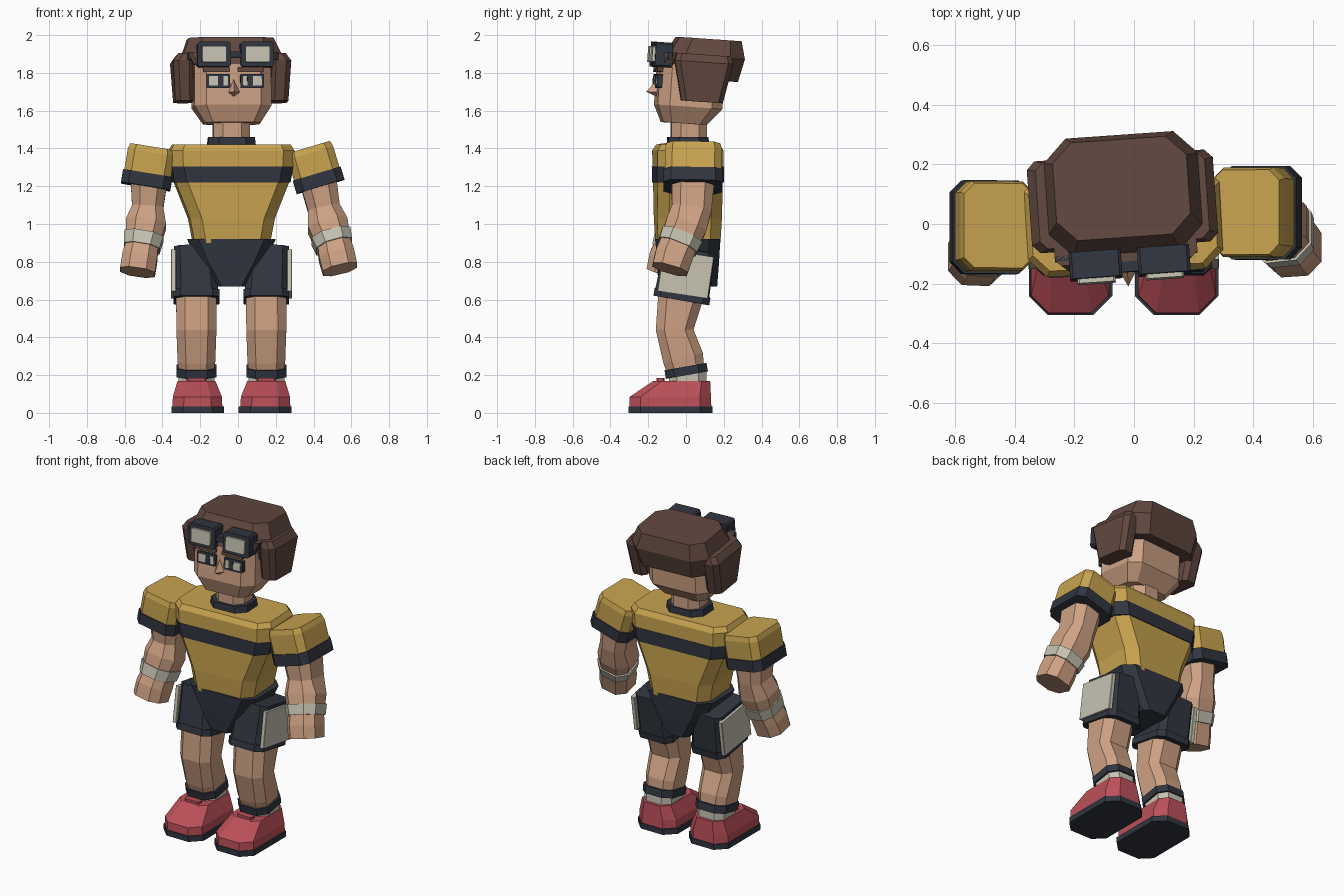
import bpy, bmesh, math
from mathutils import Matrix, Vector

if "Cube" in bpy.data.objects:
    bpy.data.objects.remove(bpy.data.objects["Cube"])

CX = -0.035  # body centre line


def mat(name, rgb):
    m = bpy.data.materials.new(name)
    m.diffuse_color = (*rgb, 1)
    m.use_nodes = True
    m.node_tree.nodes["Principled BSDF"].inputs["Base Color"].default_value = m.diffuse_color
    return m


SKIN = mat("skin", (.62, .36, .23))
YELLOW = mat("yellow", (.58, .37, .08))
DARK = mat("dark", (.03, .036, .05))
HAIR = mat("hair", (.12, .065, .05))
RED = mat("red", (.5, .08, .1))
CREAM = mat("cream", (.57, .55, .45))


def finish(name, bm, m, M):
    bmesh.ops.recalc_face_normals(bm, faces=bm.faces)
    if M:
        bm.transform(M)
    me = bpy.data.meshes.new(name)
    bm.to_mesh(me)
    bm.free()
    me.materials.append(m)
    ob = bpy.data.objects.new(name, me)
    bpy.context.collection.objects.link(ob)
    return ob


def loft(name, rings, m, c=.35, follow=False, M=None):
    """Chamfered-rectangle rings (x, y, z, half width, half depth) joined up."""
    bm = bmesh.new()
    P = [Vector(r[:3]) for r in rings]
    loops = []
    for i, (x, y, z, hx, hy) in enumerate(rings):
        t = Vector((0, 0, 1))
        if follow:
            t = (P[min(i + 1, len(P) - 1)] - P[max(i - 1, 0)]).normalized()
        u = (Vector((1, 0, 0)) - t * t.x).normalized()
        v = t.cross(u)
        k = c * min(hx, hy)
        pts = [(hx, k - hy), (hx, hy - k), (hx - k, hy), (k - hx, hy),
               (-hx, hy - k), (-hx, k - hy), (k - hx, -hy), (hx - k, -hy)]
        loops.append([bm.verts.new(P[i] + u * a + v * b) for a, b in pts])
    for A, B in zip(loops, loops[1:]):
        for i in range(8):
            j = (i + 1) % 8
            bm.faces.new((A[i], A[j], B[j], B[i]))
    bm.faces.new(loops[0][::-1])
    bm.faces.new(loops[-1])
    return finish(name, bm, m, M)


def block(name, x0, x1, y0, y1, z0, z1, m, c=.1, M=None):
    a = ((x0 + x1) / 2, (y0 + y1) / 2)
    h = ((x1 - x0) / 2, (y1 - y0) / 2)
    return loft(name, [(*a, z0, *h), (*a, z1, *h)], m, c, M=M)


def plate(name, x, z, hx, hz, y0, y1, m, c=.2, M=None):
    """Flat plate facing -y."""
    return loft(name, [(x, y0, z, hx, hz), (x, y1, z, hx, hz)], m, c, True, M)


def turn(pivot, yaw, pitch=0):
    T = Matrix.Translation(pivot)
    return (T @ Matrix.Rotation(math.radians(yaw), 4, 'Z')
            @ Matrix.Rotation(math.radians(pitch), 4, 'X') @ T.inverted())


def mix(a, b, t, grow=0):
    r = [p + (q - p) * t for p, q in zip(a, b)]
    return r[:3] + [r[3] + grow, r[4] + grow]


# Torso, chest band, collar and neck
B = turn((CX, .01, 1), 3)
loft("shirt_body", [(CX, .01, .9, .2, .165), (CX, .01, 1.03, .225, .172),
                    (CX, .01, 1.22, .3, .172)], YELLOW, M=B)
loft("chest_band", [(CX, .01, 1.22, .308, .178), (CX, .01, 1.305, .322, .178)], DARK, M=B)
loft("shirt_yoke", [(CX, .01, 1.305, .325, .175), (CX, .01, 1.39, .328, .175),
                    (CX, .01, 1.42, .31, .155)], YELLOW, M=B)
loft("collar", [(CX, .01, 1.41, .128, .11), (CX, .01, 1.46, .122, .106)], DARK, .5, M=B)
loft("neck", [(CX, .015, 1.44, .097, .095), (CX, .015, 1.57, .097, .095)], SKIN, .5, M=B)
loft("shorts_waist", [(CX, .01, .67, .08, .155), (CX, .01, .8, .18, .165),
                      (CX, .01, .92, .235, .172)], DARK)

# Head and hair, turned and tipped back slightly
H = turn((CX, .02, 1.7), 4, -4)
loft("head", [(CX, .0, 1.53, .148, .115), (CX, .017, 1.62, .205, .172),
              (CX, .017, 1.85, .202, .172)], SKIN, M=H)
loft("hair_cap", [(CX, .085, 1.77, .235, .175), (CX + .005, .085, 1.89, .262, .202),
                  (CX, .1, 1.985, .225, .165)], HAIR, .4, M=H)
loft("hair_fringe", [(CX, -.12, 1.835, .21, .04), (CX, -.1, 1.9, .24, .04)], HAIR, .5, M=H)
for s, side in ((-1, "left"), (1, "right")):
    loft("hair_side_" + side, [(CX + s * .25, .07, 1.65, .05, .11),
                               (CX + s * .258, .065, 1.86, .055, .155),
                               (CX + s * .235, .065, 1.9, .05, .145)], HAIR, .5, M=H)
    # Raised goggles
    gx = CX + s * .115
    plate("goggle_frame_" + side, gx + .01, 1.885, .088, .066, -.1, -.19, DARK, .15, H)
    plate("goggle_lens_" + side, gx + .01, 1.885, .064, .043, -.18, -.205, CREAM, .15, H)
    # Eyes with frames, pupils and brows
    ex = CX + s * .09
    plate("eye_frame_" + side, ex + .008, 1.745, .063, .037, -.14, -.168, DARK, .15, H)
    plate("eye_white_" + side, ex + .008, 1.745, .05, .024, -.16, -.172, CREAM, .1, H)
    plate("pupil_" + side, ex - s * .012 + .008, 1.745, .015, .024, -.16, -.175, DARK, .1, H)
    plate("brow_" + side, ex, 1.805, .07, .012, -.14, -.17, HAIR, .3, H)
block("goggle_bridge", CX - .04, CX + .06, -.175, -.12, 1.87, 1.9, DARK, M=H)
block("goggle_strap", CX - .24, CX + .24, -.125, -.1, 1.86, 1.9, DARK, M=H)

# Pointed nose
bm = bmesh.new()
for p in ((-.065, -.15, 1.685), (0, -.15, 1.685), (CX, -.15, 1.76),
          (CX, -.21, 1.685), (CX, -.15, 1.66)):
    bm.verts.new(p)
bmesh.ops.convex_hull(bm, input=bm.verts)
finish("nose", bm, SKIN, H)

# Arms: sleeve top, sleeve bottom, then limb rings down to the hand
arms = {
    "left": ((-.455, -.005, 1.405, .125, .15), (-.488, -.012, 1.205, .125, .15),
             [(-.47, -.01, 1.25, .1, .115), (-.478, -.01, 1.09, .083, .1),
              (-.487, -.035, 1.0, .107, .11), (-.51, -.075, .87, .087, .098),
              (-.52, -.095, .82, .093, .1), (-.532, -.115, .745, .093, .095)]),
    "right": ((.375, .04, 1.405, .125, .15), (.435, .037, 1.205, .125, .15),
              [(.42, .038, 1.25, .1, .115), (.455, .03, 1.08, .085, .105),
               (.475, 0, .99, .107, .11), (.51, -.045, .88, .09, .098),
               (.522, -.065, .83, .095, .1), (.54, -.085, .76, .093, .095)]),
}
for side, (top, low, limb) in arms.items():
    loft("sleeve_" + side, [mix(top, low, 0, -.008), mix(top, low, .15), mix(top, low, .8)],
         YELLOW, .3, True)
    loft("cuff_" + side, [mix(top, low, .7, .007), mix(top, low, 1.04, .007)], DARK, .3, True)
    loft("arm_" + side, limb, SKIN, .5, True)
    loft("wristband_" + side, [mix(limb[2], limb[3], .5, .008), mix(limb[2], limb[3], 1, .008)],
         CREAM, .5, True)

# Legs, shorts, pockets, socks and shoes
for s, side in ((-1, "left"), (1, "right")):
    x = CX + s * .185
    loft("shorts_leg_" + side, [(x + s * .012, .02, .87, .108, .135),
                                (x, -.022, .62, .115, .145)], DARK, .3, True)
    loft("shorts_hem_" + side, [(x, -.018, .635, .121, .15),
                                (x, -.025, .595, .121, .15)], DARK, .3, True)
    px = CX + s * .307
    loft("pocket_" + side, [(px, .015, .845, .013, .135), (px, -.018, .625, .013, .135)],
         CREAM, .2, True)
    loft("leg_" + side, [(x, -.02, .66, .108, .125), (x, -.06, .44, .106, .1),
                         (x, -.015, .29, .1, .108), (x, .005, .2, .09, .095)], SKIN, .45, True)
    loft("sock_" + side, [(x, -.003, .245, .106, .113), (x, .005, .2, .106, .113)],
         DARK, .45, True)
    loft("sock_foot_" + side, [(x, .008, .22, .095, .1), (x, .01, .15, .095, .1)],
         CREAM, .45, True)
    loft("sole_" + side, [(CX + s * .178, -.083, 0, .14, .222),
                          (CX + s * .178, -.083, .035, .14, .222)], DARK, .45)
    loft("shoe_" + side, [(CX + s * .18, -.083, .035, .132, .217),
                          (CX + s * .18, -.083, .085, .13, .215),
                          (x, -.022, .17, .1, .15)], RED, .45)
    block("shoe_tongue_" + side, x - .05, x + .05, -.155, -.115, .14, .185, RED, .3)
